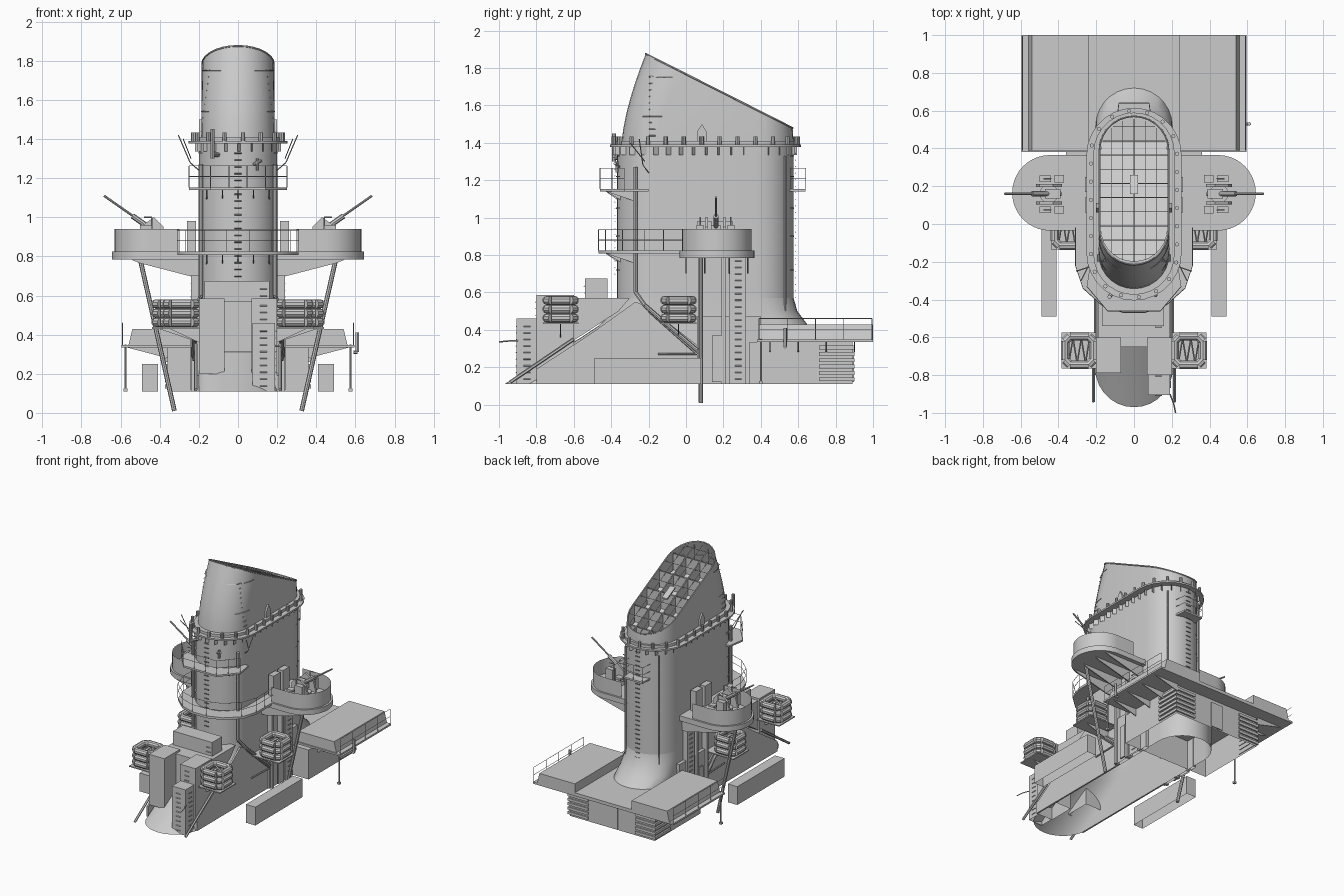
import bpy, bmesh, math
from mathutils import Vector

if "Cube" in bpy.data.objects:
    bpy.data.objects.remove(bpy.data.objects["Cube"])

def finish(name, bm, ang=0.6):
    bmesh.ops.recalc_face_normals(bm, faces=bm.faces)
    me = bpy.data.meshes.new(name)
    bm.to_mesh(me); bm.free()
    me.shade_smooth(); me.set_sharp_from_angle(angle=ang)
    ob = bpy.data.objects.new(name, me)
    bpy.context.collection.objects.link(ob)
    return ob

def stadium(r, y0, y1, n=14):
    arc = lambda c, a0: [(r*math.cos(a0+math.pi*i/n), c+r*math.sin(a0+math.pi*i/n)) for i in range(n+1)]
    return arc(y0+r, math.pi) + arc(y1-r, 0)

def loft(name, rings, caps=(False, False)):
    bm = bmesh.new()
    vs = [[bm.verts.new(p) for p in r] for r in rings]
    n = len(vs[0])
    for a, b in zip(vs, vs[1:]):
        for i in range(n):
            bm.faces.new((a[i], a[(i+1) % n], b[(i+1) % n], b[i]))
    if caps[0]: bm.faces.new(vs[0])
    if caps[1]: bm.faces.new(vs[-1])
    return finish(name, bm)

def prism(name, pts, z0, z1, floor=True):
    return loft(name, [[(x, y, z) for x, y in pts] for z in (z0, z1)], (floor, True))

def side_prism(name, yz, x0, x1):
    return loft(name, [[(x, y, z) for y, z in yz] for x in (x0, x1)], (True, True))

def front_prism(name, xz, y0, y1):
    return loft(name, [[(x, y, z) for x, z in xz] for y in (y0, y1)], (True, True))

def box(name, x0, x1, y0, y1, z0, z1, floor=True):
    return prism(name, [(x0, y0), (x1, y0), (x1, y1), (x0, y1)], z0, z1, floor)

def rods(name, paths, r, n=6):
    bm = bmesh.new()
    for path in paths:
        for a, b in zip(path, path[1:]):
            a, b = Vector(a), Vector(b); d = b-a
            if d.length < 1e-5: continue
            m = d.to_track_quat('Z', 'Y').to_matrix().to_4x4()
            m.translation = (a+b)/2
            bmesh.ops.create_cone(bm, cap_ends=True, segments=n, radius1=r, radius2=r, depth=d.length, matrix=m)
    return finish(name, bm)

def wall(name, pts, z0, z1):
    bm = bmesh.new()
    v = [[bm.verts.new((x, y, z)) for x, y in pts] for z in (z0, z1)]
    for i in range(len(pts)-1):
        bm.faces.new((v[0][i], v[0][i+1], v[1][i+1], v[1][i]))
    finish(name, bm)

def railing(name, pts, z, h=0.11, step=0.1, rails=2):
    paths = [[(x, y, z+h*k/rails) for x, y in pts] for k in range(1, rails+1)]
    for a, b in zip(pts, pts[1:]):
        k = max(1, round(math.dist(a, b)/step))
        for i in range(k+1):
            x, y = a[0]+(b[0]-a[0])*i/k, a[1]+(b[1]-a[1])*i/k
            paths.append([(x, y, z), (x, y, z+h)])
    rods(name, paths, 0.002, 4)

def ladder(name, x, y, z0, z1, along='x', w=0.018, x_top=None):
    dx, dy = (w, 0) if along == 'x' else (0, w)
    k = int((z1-z0)/0.035); paths = []
    for i in range(k):
        xi = x if x_top is None else x+(x_top-x)*i/k
        z = z0+(i+.5)*0.035
        paths.append([(xi-dx, y-dy, z), (xi+dx, y+dy, z)])
    rods(name, paths, 0.003, 4)

def ring_at(r, y0, y1, z):
    return [(x, y, z) for x, y in stadium(r, y0, y1)]

# Funnel trunk sweeping forward at the foot, flared at the back
loft("trunk", [ring_at(*p) for p in ((.205, -.97, .72, .11), (.203, -.56, .72, .36), (.202, -.47, .655, .42),
                                    (.2, -.385, .595, .5), (.2, -.37, .575, .57))])
# Main casing with plate seams
loft("funnel_casing", [ring_at(.2, -.37, .575, z) for z in (.5, 1.4)])
for z in (.72, .9, 1.05, 1.22, 1.33):
    loft("casing_seam", [ring_at(.203, -.373, .578, z+d) for d in (-.003, .003)])

# Raked cap, cut on a slant
top_z = lambda y: 1.873-.505*(y+.21)
lo, hi = stadium(.188, -.345, .575), stadium(.183, -.215, .57)
rings = []
for k in range(7):
    t = k/6; s = t**1.5
    rings.append([(a[0]+(b[0]-a[0])*s, a[1]+(b[1]-a[1])*s, 1.39+(top_z(b[1])-1.39)*t) for a, b in zip(lo, hi)])
loft("funnel_cap", rings)
rods("cap_rim", [rings[-1]+rings[-1][:1]], .005)
rods("cap_seam", [[(x, y, 1.54) for x, y in stadium(.188, -.317, .474)[:15]],
                  [(x, y, 1.75) for x, y in stadium(.186, -.258, .3)[:15]]], .002, 4)

# Grating and partitions in the mouth
inner = stadium(.178, -.2, .555)
loft("uptake_floor", [[(x, y, top_z(y)-.14) for x, y in inner]], (True, False))
half = lambda y: math.sqrt(max(0, .178**2-max(0, -.022-y, y-.377)**2))
span = lambda x: (-.022-math.sqrt(.178**2-x*x), .377+math.sqrt(.178**2-x*x))
grid = []
for x in (-.12, -.06, 0, .06, .12):
    a, b = span(x)
    grid.append([(x, a, top_z(a)-.01), (x, b, top_z(b)-.01)])
for i in range(10):
    y = -.16+i*.075; w = half(y)
    grid.append([(-w, y, top_z(y)-.01), (w, y, top_z(y)-.01)])
    if i % 2:
        box("mouth_cross_plate", -w, w, y-.002, y+.002, top_z(y)-.14, top_z(y)-.015)
rods("mouth_grating", grid, .0022, 4)
for x in (-.06, .06):
    a, b = span(x)
    side_prism("mouth_long_plate", [(a, top_z(a)-.14), (b, top_z(b)-.14), (b, top_z(b)-.015), (a, top_z(a)-.015)], x-.002, x+.002)
side_prism("mouth_hatch", [(y, top_z(y)+d) for y, d in ((.16, -.015), (.26, -.015), (.26, -.005), (.16, -.005))], -.022, .022)

# Ring gallery under the cap with ribs and vents
prism("cap_gallery", stadium(.252, -.405, .615), 1.378, 1.39)
prism("cap_coaming", stadium(.215, -.375, .59), 1.39, 1.41)
def around(r, y0, y1, n):
    pts = stadium(r, y0, y1, 40); pts.append(pts[0])
    L = sum(math.dist(a, b) for a, b in zip(pts, pts[1:])); out = []; acc = 0; nxt = 0
    for a, b in zip(pts, pts[1:]):
        d = math.dist(a, b)
        while d > 1e-6 and nxt <= acc+d and len(out) < n:
            f = (nxt-acc)/d
            out.append((a[0]+(b[0]-a[0])*f, a[1]+(b[1]-a[1])*f)); nxt += L/n
        acc += d
    return out
for a, b in zip(around(.2, -.37, .575, 36), around(.24, -.41, .615, 36)):
    wall("gallery_rib", [a, ((a[0]+b[0])/2, (a[1]+b[1])/2)], 1.335, 1.378)
for x, y in around(.228, -.388, .6, 26):
    prism("gallery_vent", [(x+.011*math.cos(k*math.pi/4), y+.011*math.sin(k*math.pi/4)) for k in range(8)], 1.39, 1.432)

# Lower gun-deck walkway wrapping the front of the funnel
front = [(.31, -.22), (.27, -.34), (.17, -.43), (.06, -.468)]
edge = [(.31, .36)]+front+[(-x, y) for x, y in front[::-1]]+[(-.31, .36)]
prism("lower_walkway", edge, .808, .825)
railing("lower_railing", [(.31, -.02)]+front+[(-x, y) for x, y in front[::-1]]+[(-.31, -.02)], .825)
# Upper front and rear galleries
up = [(.23, -.2), (.25, -.33), (.14, -.46), (-.14, -.46), (-.25, -.33), (-.23, -.2)]
prism("upper_walkway", up, 1.14, 1.153)
railing("upper_railing", up[1:5], 1.153)
prism("rear_gallery", [(-.09, .5), (.09, .5), (.08, .64), (-.08, .64)], 1.14, 1.153)
railing("rear_gallery_rail", [(.09, .56), (.08, .64), (-.08, .64), (-.09, .56)], 1.153)
for x in (-.16, -.08, 0, .08, .16):
    for z in (.808, 1.14):
        yb = -.17-math.sqrt(.04-x*x)
        side_prism("walkway_bracket", [(yb+.01, z), (-.43, z), (yb+.01, z-.05)], x-.003, x+.003)

# Parts repeated on both sides
for s in (1, -1):
    X = lambda a, b: (min(s*a, s*b), max(s*a, s*b))
    P = lambda pts: [(s*p[0], *p[1:]) for p in pts]
    # gun tub
    arc = lambda r: [(.445+r*math.cos(a), .165+r*math.sin(a)) for a in [math.pi/2-math.pi*i/20 for i in range(21)]]
    prism("gun_platform", P([(.2, .365)]+arc(.2)+[(.2, -.035)]), .785, .825)
    wall("gun_tub_wall", P([(.3, .351)]+arc(.186)+[(.3, -.021)]), .82, .94)
    for y in (.0, .1, .23, .33):
        front_prism("platform_bracket", P([(.19, .785), (.55, .785), (.5, .765), (.25, .7), (.19, .7)]), y-.004, y+.004)
    rods("platform_strut", [P([(.5, .08, .785), (.325, .08, .01)])], .012, 8)
    # gun and mounting
    prism("gun_pedestal", [(s*.45+.05*math.cos(i*.5236), .16+.05*math.sin(i*.5236)) for i in range(12)], .825, .88)
    for y in (.11, .205):
        front_prism("gun_cheek", P([(.38, .87), (.52, .87), (.5, .95), (.43, 1.0), (.38, .95)]), y-.008, y+.008)
    box("gun_breech", *X(.39, .47), .135, .185, .9, .96)
    rods("gun_barrel", [P([(.42, .16, .925), (.685, .16, 1.11)])], .006, 8)
    rods("gun_jacket", [P([(.39, .16, .903), (.54, .16, 1.007)])], .014, 8)
    for y in (.075, .24):
        box("gunner_seat", *X(.37, .42), y-.02, y+.02, .9, .915)
        box("layer_gearbox", *X(.44, .5), y-.018, y+.018, .87, .96)
        rods("gun_sight", [P([(.44, y, .88), (.44, y, 1.0), (.48, y, 1.0)])], .004)
    for y in (.06, .17):
        box("ready_locker", *X(.215, .26), y, y+.08, .825, .98)
    # tub supports and ladder
    for y in (.08, .2):
        box("support_post", *X(.2, .24), y-.01, y+.01, .11, .79)
    box("support_trunk", *X(.2, .235), .23, .32, .11, .8, False)
    ladder("side_ladder", s*.24, .28, .12, .8, 'y')
    box("side_door", *X(.235, .245), .14, .19, .12, .37)
    # midships house, side skirt and beam box
    box("side_house", *X(.2, .225), .06, .4, .11, .47, False)
    side_prism("side_skirt", [(-.8, .11), (-.8, .19), (-.5, .385), (-.27, .55), (-.2, .52), (.07, .31), (.07, .11)], s*.2, s*.212)
    box("beam_box", *X(.41, .49), -.49, .08, .11, .25, False)
    # life raft stacks
    for cx, cy in ((.29, -.67), (.345, -.04)):
        box("raft_shelf", *X(.2, cx+.095), cy-.095, cy+.095, .43, .438)
        for z in (.463, .51, .557):
            h = .07
            c = [(-h-.005, -h+.02), (-h+.02, -h-.005), (h-.02, -h-.005), (h+.005, -h+.02), (h+.005, h-.02), (h-.02, h+.005), (-h+.02, h+.005), (-h-.005, h-.02)]
            rods("life_raft", [[(s*cx+a, cy+b, z) for a, b in c+c[:2]]], .0235, 10)
        rods("raft_slats", [[(s*cx+k*.022-.01*(-1)**k, cy-.06, .55), (s*cx+k*.022+.01*(-1)**k, cy+.06, .55)] for k in range(-2, 3)], .004, 4)
        front_prism("raft_bracket", P([(.2, .43), (cx+.06, .43), (.2, .36)]), cy-.003, cy+.003)
    # rear wing platform
    front_prism("wing_box", P([(.24, .345), (.56, .345), (.54, .428), (.24, .428)]), .39, 1.0)
    box("wing_plate", *X(.15, .595), .38, 1.0, .335, .348)
    railing("wing_railing", P([(.59, .39), (.59, .995)]), .345, .115, .15)
    rods("wing_post", [P([(.575, .4, .11), (.575, .4, .35)])], .005)
    box("post_foot", *X(.565, .585), .39, .41, .11, .125)
    for y in (.45, .6, .75, .9):
        front_prism("wing_bracket", P([(.36, .335), (.57, .335), (.36, .28)]), y-.003, y+.003)
    # louvres at the rear corners
    for k in range(6):
        z = .125+k*.034
        box("louvre_side", *X(.355, .372), .71, .9, z, z+.02)
        box("louvre_back", *X(.2, .372), .885, .9, z, z+.02)
    # pipes on the casing
    rods("steam_pipe", [P([(.19, -.27, 1.27), (.19, -.27, .6), (.215, -.22, .53), (.228, .06, .29)])], .011, 8)
    rods("thin_pipe", [P([(.205, .3, .8), (.205, .3, .5)]), P([(.14, .53, 1.33), (.14, .53, .5)]),
                       P([(.21, -.2, .5), (.228, .06, .27), (.22, -.15, .27)])], .006)
    rods("aerial_arm", [P([(.2, -.2, 1.24), (.245, -.23, 1.28), (.305, -.25, 1.42)]), P([(.24, -.22, 1.3), (.28, -.3, 1.4)])], .003, 4)
    ladder("cap_ladder", s*.189, -.18, 1.42, 1.8, 'y', .018, s*.14)
    side_prism("cap_cowl", [(.06, 1.4), (.06, 1.46), (.085, 1.5), (.11, 1.46), (.11, 1.4)], s*.175, s*.2)
    rods("foot_rail", [P([(.215, -.94, .12), (.215, -.6, .35)])], .009)

# Front deckhouses straddling the sloping trunk
side_prism("front_house", [(-.65, .31), (-.65, .57), (-.3, .57), (-.36, .5)], -.19, .19)
box("front_house_left", -.2, -.07, -.79, -.6, .2, .585, False)
box("front_house_right", .07, .2, -.8, -.6, .11, .585, False)
box("front_locker", .075, .19, -.905, -.8, .11, .46, False)
box("upper_locker", -.17, .16, -.54, -.42, .57, .675)
ladder("locker_ladder", .13, -.908, .12, .46)
ladder("house_ladder", .13, -.804, .46, .59)
ladder("upper_locker_ladder", .13, -.544, .58, .68)
ladder("locker_side_ladder", .193, -.85, .12, .46, 'y')
rods("loose_cable", [[(.19, -.9, .34), (.21, -.95, .34), (.22, -1.0, .335)]], .004, 4)
# Funnel ladders and whistle pipe
ladder("front_ladder", 0, -.38, .68, 1.37)
ladder("rear_ladder", 0, .585, .52, 1.36)
rods("whistle_pipe", [[(-.13, -.385, 1.3), (-.13, -.385, 1.45)], [(-.13, -.385, 1.32), (-.1, -.34, 1.32)]], .011, 8)
rods("siren", [[(.08, -.36, 1.27), (.12, -.38, 1.29)], [(.1, -.37, 1.24), (.1, -.37, 1.3)]], .008, 8)
# Rear deckhouse under the wings
box("rear_house", -.36, .36, .34, .89, .11, .335, False)
box("rear_deck", -.24, .24, .39, 1.0, .335, .36)
box("rear_door", -.05, .05, .88, .897, .12, .31)
rods("drain_pipe", [[(.59, .53, .31), (.61, .53, .31), (.61, .53, .41)]], .01)
